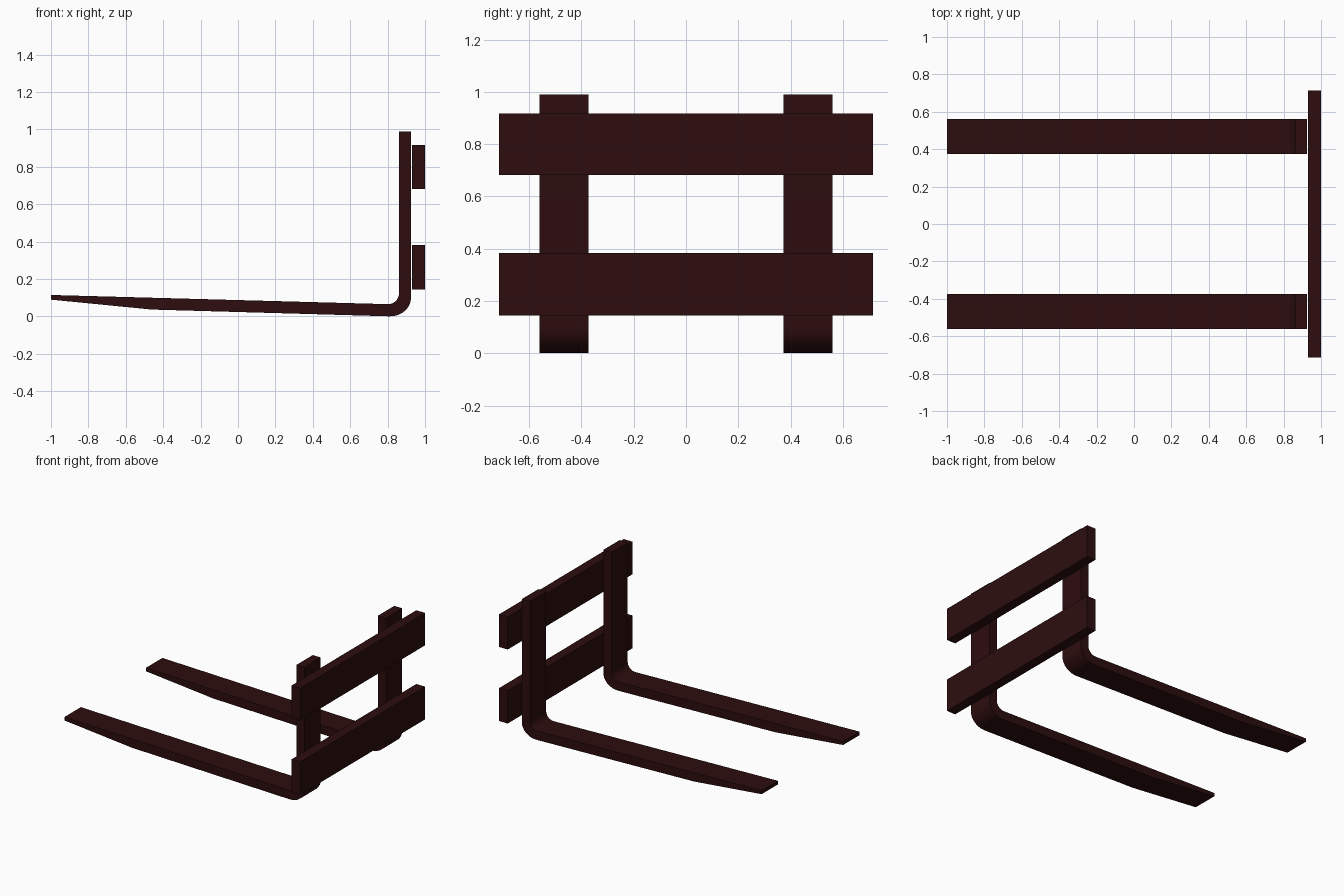
import bpy
import bmesh
from math import sin, cos, pi
from mathutils import Vector

cube = bpy.data.objects.get("Cube")
if cube:
    bpy.data.objects.remove(cube, do_unlink=True)

# Single dark red paint
paint = bpy.data.materials.new("dark_red_paint")
paint.use_nodes = True
colour = (0.026, 0.004, 0.0045, 1)
paint.diffuse_color = colour
paint.node_tree.nodes["Principled BSDF"].inputs["Base Color"].default_value = colour


def bend(start, corner, end, steps=8):
    """Quarter-round from start to end, tangent to the lines through corner."""
    a, c, b = Vector(start), Vector(corner), Vector(end)
    angles = [i / steps * pi / 2 for i in range(steps + 1)]
    return [a + (c - a) * sin(t) + (b - c) * (1 - cos(t)) for t in angles]


def extrude_profile(name, points, y_min, y_max):
    """Solid made from an x-z outline extruded along y."""
    bm = bmesh.new()
    face = bm.faces.new([bm.verts.new((x, y_min, z)) for x, z in points])
    side = bmesh.ops.extrude_face_region(bm, geom=[face])
    verts = [v for v in side["geom"] if isinstance(v, bmesh.types.BMVert)]
    bmesh.ops.translate(bm, verts=verts, vec=(0, y_max - y_min, 0))
    bmesh.ops.recalc_face_normals(bm, faces=bm.faces)
    mesh = bpy.data.meshes.new(name)
    bm.to_mesh(mesh)
    bm.free()
    mesh.materials.append(paint)
    obj = bpy.data.objects.new(name, mesh)
    bpy.context.collection.objects.link(obj)
    bpy.ops.object.select_all(action="DESELECT")
    obj.select_set(True)
    bpy.context.view_layer.objects.active = obj
    bpy.ops.object.shade_smooth_by_angle()
    return obj


# Forks: tapered tine, rounded heel and upright shank
fork_outline = [(-1, 0.09), (-1, 0.115)]
fork_outline += bend((0.80, 0.066), (0.861, 0.064), (0.861, 0.125))
fork_outline += [(0.861, 0.99), (0.925, 0.99)]
fork_outline += bend((0.925, 0.10), (0.925, -0.001), (0.81, 0.001))
fork_outline += [(-0.46, 0.037)]
for name, y in (("front_fork", -0.467), ("back_fork", 0.467)):
    extrude_profile(name, fork_outline, y - 0.094, y + 0.094)

# Carriage crossbars behind the shanks
for name, low, high in (("lower_crossbar", 0.145, 0.383),
                        ("upper_crossbar", 0.682, 0.918)):
    outline = [(0.93, low), (0.93, high), (1, high), (1, low)]
    extrude_profile(name, outline, -0.715, 0.715)
